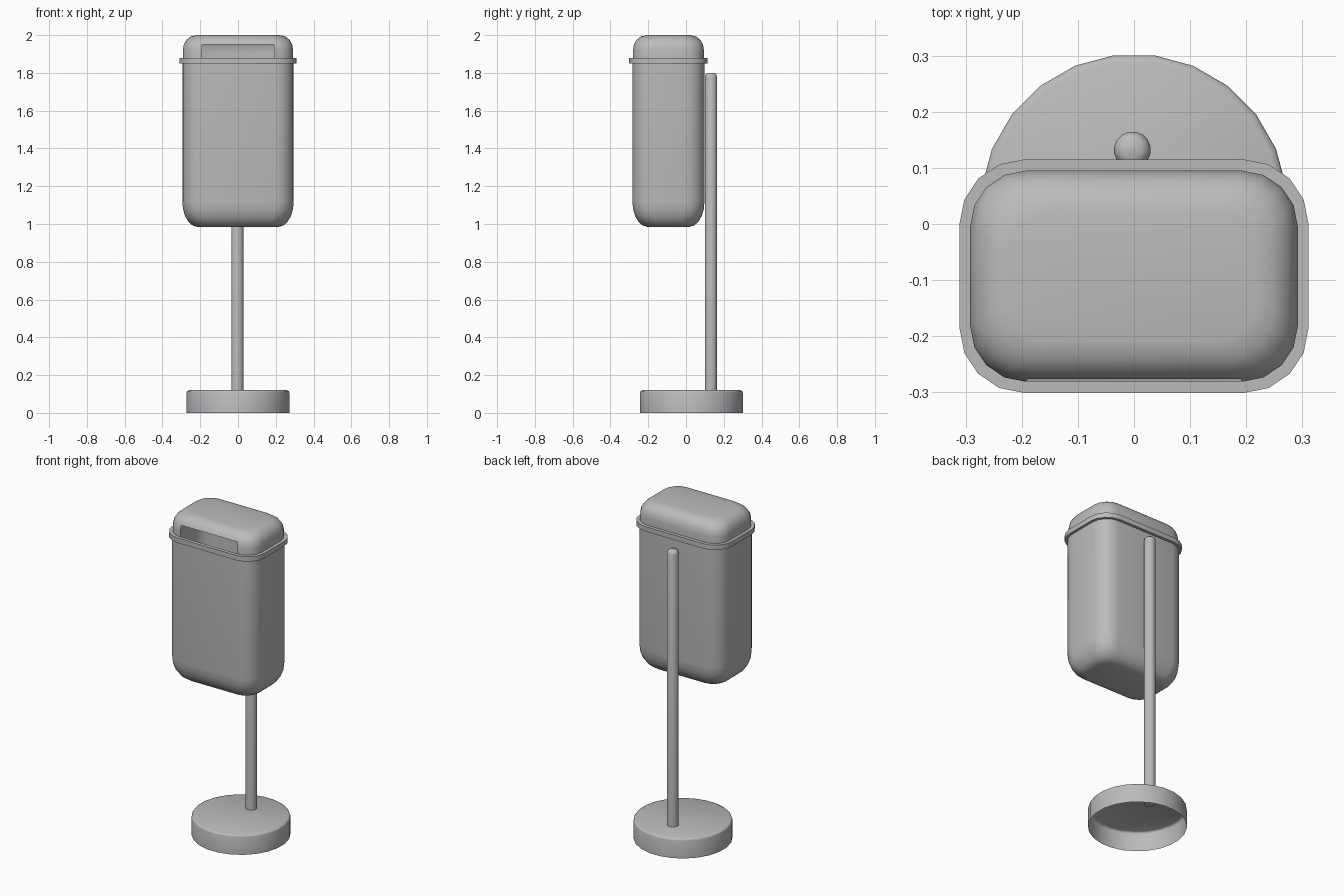
import bpy, bmesh, math

old = bpy.data.objects.get("Cube")
if old:
    bpy.data.objects.remove(old)

grey = bpy.data.materials.new("plain_grey")
grey.use_nodes = True
COLOUR = (0.5, 0.5, 0.5, 1)
grey.diffuse_color = COLOUR
grey.node_tree.nodes["Principled BSDF"].inputs["Base Color"].default_value = COLOUR

BIN_Y = -0.093


def rounded_rect(hx, hy, r, z, seg=4):
    """Counter-clockwise rounded rectangle, centred on the bin."""
    pts = []
    for k, (sx, sy) in enumerate(((1, 1), (-1, 1), (-1, -1), (1, -1))):
        for i in range(seg + 1):
            a = math.pi / 2 * (k + i / seg)
            pts.append((sx * (hx - r) + r * math.cos(a),
                        BIN_Y + sy * (hy - r) + r * math.sin(a), z))
    return pts


def circle(cx, cy, r, z, n):
    step = 2 * math.pi / n
    return [(cx + r * math.cos((i + 0.5) * step),
             cy + r * math.sin((i + 0.5) * step), z) for i in range(n)]


def loft(name, loops, cap_start=False, cap_end=False, closed=False, skip=None, angle=40):
    """Skin a list of equal loops; skip(centre, normal) removes faces."""
    bm = bmesh.new()
    rings = [[bm.verts.new(p) for p in loop] for loop in loops]
    pairs = list(zip(rings, rings[1:]))
    if closed:
        pairs.append((rings[-1], rings[0]))
    for a, b in pairs:
        n = len(a)
        for i in range(n):
            j = (i + 1) % n
            bm.faces.new((a[i], a[j], b[j], b[i]))
    if cap_start:
        bm.faces.new(rings[0][::-1])
    if cap_end:
        bm.faces.new(rings[-1])
    bm.normal_update()
    if skip:
        gone = [f for f in bm.faces if skip(f.calc_center_median(), f.normal)]
        bmesh.ops.delete(bm, geom=gone, context='FACES')
    mesh = bpy.data.meshes.new(name)
    bm.to_mesh(mesh)
    bm.free()
    mesh.materials.append(grey)
    obj = bpy.data.objects.new(name, mesh)
    bpy.context.collection.objects.link(obj)
    bpy.ops.object.select_all(action='DESELECT')
    obj.select_set(True)
    bpy.context.view_layer.objects.active = obj
    bpy.ops.object.shade_smooth_by_angle(angle=math.radians(angle))
    return obj


def bin_loop(inset, z):
    return rounded_rect(0.295 - inset, 0.191 - inset, 0.1 - 0.27 * inset, z)


def quarter(inset, z_side, z_flat, seg=5):
    """Loops easing from the vertical wall to a flat end."""
    return [bin_loop(inset * (1 - math.cos(a)), z_side + (z_flat - z_side) * math.sin(a))
            for a in (math.pi / 2 * i / seg for i in range(seg + 1))]


# Bin body: rounded bottom, straight walls
loft("bin_body", quarter(0.08, 1.12, 0.985)[::-1] + [bin_loop(0, 1.865)], cap_start=True)

# Lid: rounded top with an open slot at the front
lid = [bin_loop(0.003, 1.87), bin_loop(0.003, 1.92), bin_loop(0.008, 1.95),
       bin_loop(0.022, 1.975), bin_loop(0.045, 1.993), bin_loop(0.075, 2.0)]
loft("lid", lid, cap_end=True,
     skip=lambda c, n: c.z < 1.95 and n.y < -0.9 and abs(c.x) < 0.1)

# Rim between the body and the lid
rim = [rounded_rect(0.311, 0.208, 0.115, 1.85), rounded_rect(0.311, 0.208, 0.115, 1.88),
       rounded_rect(0.291, 0.187, 0.1, 1.88), rounded_rect(0.291, 0.187, 0.1, 1.85)]
loft("rim", rim, closed=True)

# Post behind the bin
post = [circle(-0.003, 0.132, r, z, 16) for r, z in
        ((0.033, 0.1), (0.033, 1.78), (0.028, 1.793), (0.018, 1.8))]
loft("post", post, cap_start=True, cap_end=True, angle=60)

# Round foot, open underneath
foot = [circle(0, 0.029, r, z, 24) for r, z in
        ((0.274, 0), (0.274, 0.108), (0.271, 0.116), (0.262, 0.12))]
loft("foot", foot, cap_end=True, angle=50)
